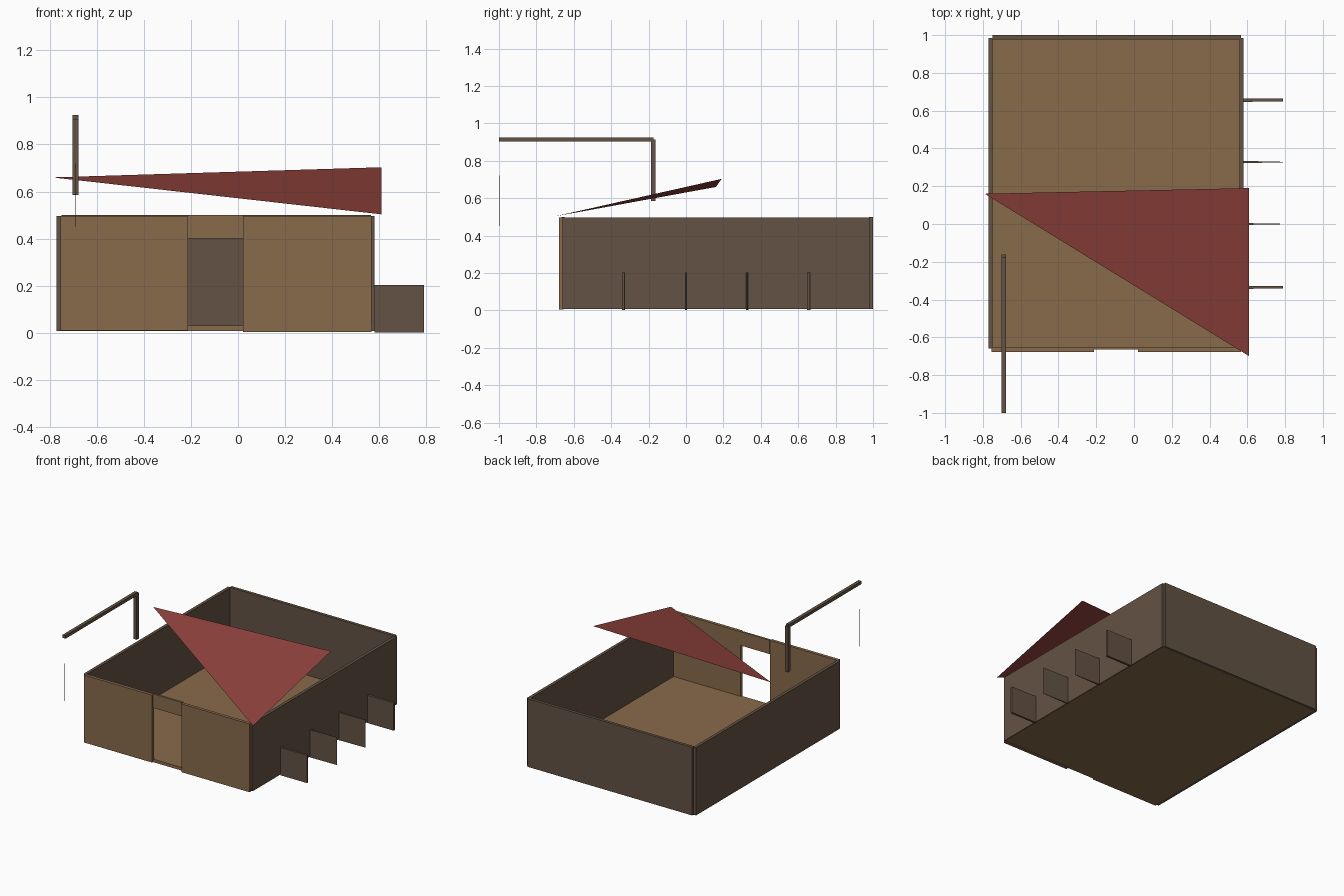
import bpy, bmesh
from mathutils import Matrix, Vector

if "Cube" in bpy.data.objects:
    bpy.data.objects.remove(bpy.data.objects["Cube"])


def material(name, color):
    m = bpy.data.materials.new(name)
    m.diffuse_color = (*color, 1)
    m.use_nodes = True
    m.node_tree.nodes["Principled BSDF"].inputs["Base Color"].default_value = m.diffuse_color
    return m


TAN = material("tan_wood", (0.25, 0.145, 0.07))
DARK = material("dark_wood", (0.125, 0.085, 0.057))
RED = material("red_cloth", (0.28, 0.055, 0.045))


def finish(name, bm, mat):
    bmesh.ops.recalc_face_normals(bm, faces=bm.faces)
    me = bpy.data.meshes.new(name)
    bm.to_mesh(me)
    bm.free()
    me.materials.append(mat)
    ob = bpy.data.objects.new(name, me)
    bpy.context.collection.objects.link(ob)
    return ob


def box(name, x, y, z, mat, tip=1.0):
    """Box from ranges; tip scales the thickness in y at the +x end."""
    bm = bmesh.new()
    bmesh.ops.create_cube(bm, size=1)
    lo, hi = Vector((x[0], y[0], z[0])), Vector((x[1], y[1], z[1]))
    for v in bm.verts:
        if v.co.x > 0:
            v.co.y *= tip
        v.co = Vector([(lo[i] + hi[i]) / 2 + v.co[i] * (hi[i] - lo[i]) for i in range(3)])
    return finish(name, bm, mat)


# floor
box("floor", (-0.755, 0.57), (-0.665, 0.985), (0.008, 0.03), TAN)

# side and back walls
box("left_wall", (-0.77, -0.748), (-0.66, 0.985), (0.008, 0.497), DARK)
box("right_wall", (0.558, 0.58), (-0.66, 0.985), (0.008, 0.497), DARK)
box("back_wall", (-0.75, 0.566), (0.978, 1.0), (0.008, 0.5), DARK)

# front wall with door opening
box("front_wall_left", (-0.755, -0.212), (-0.678, -0.655), (0.01, 0.497), TAN)
box("front_wall_right", (0.022, 0.567), (-0.678, -0.655), (0.004, 0.497), TAN)
box("door_lintel", (-0.212, 0.022), (-0.665, -0.65), (0.4, 0.5), TAN)

# fins along the right wall
for i, (y, t, tip) in enumerate([(-0.335, 0.016, 0.9), (0.0, 0.01, 0.2),
                                 (0.328, 0.012, 0.2), (0.656, 0.018, 0.9)]):
    box(f"side_fin_{i + 1}", (0.579, 0.79), (y - t / 2, y + t / 2), (0.002, 0.202), DARK, tip)

# triangular awning
bm = bmesh.new()
bm.faces.new([bm.verts.new(c) for c in
              ((-0.79, 0.16, 0.66), (0.61, -0.70, 0.503), (0.61, 0.19, 0.703))])
finish("awning", bm, RED)

# sign pole, arm and hanging cord
box("pole", (-0.702, -0.678), (-0.188, -0.162), (0.585, 0.915), DARK)
box("pole_arm", (-0.702, -0.678), (-1.0, -0.175), (0.903, 0.925), DARK)
bm = bmesh.new()
bmesh.ops.create_cone(bm, cap_ends=True, segments=6, radius1=0.001, radius2=0.001, depth=0.27,
                      matrix=Matrix.Translation((-0.69, -0.998, 0.585)))
finish("hanging_cord", bm, DARK)
